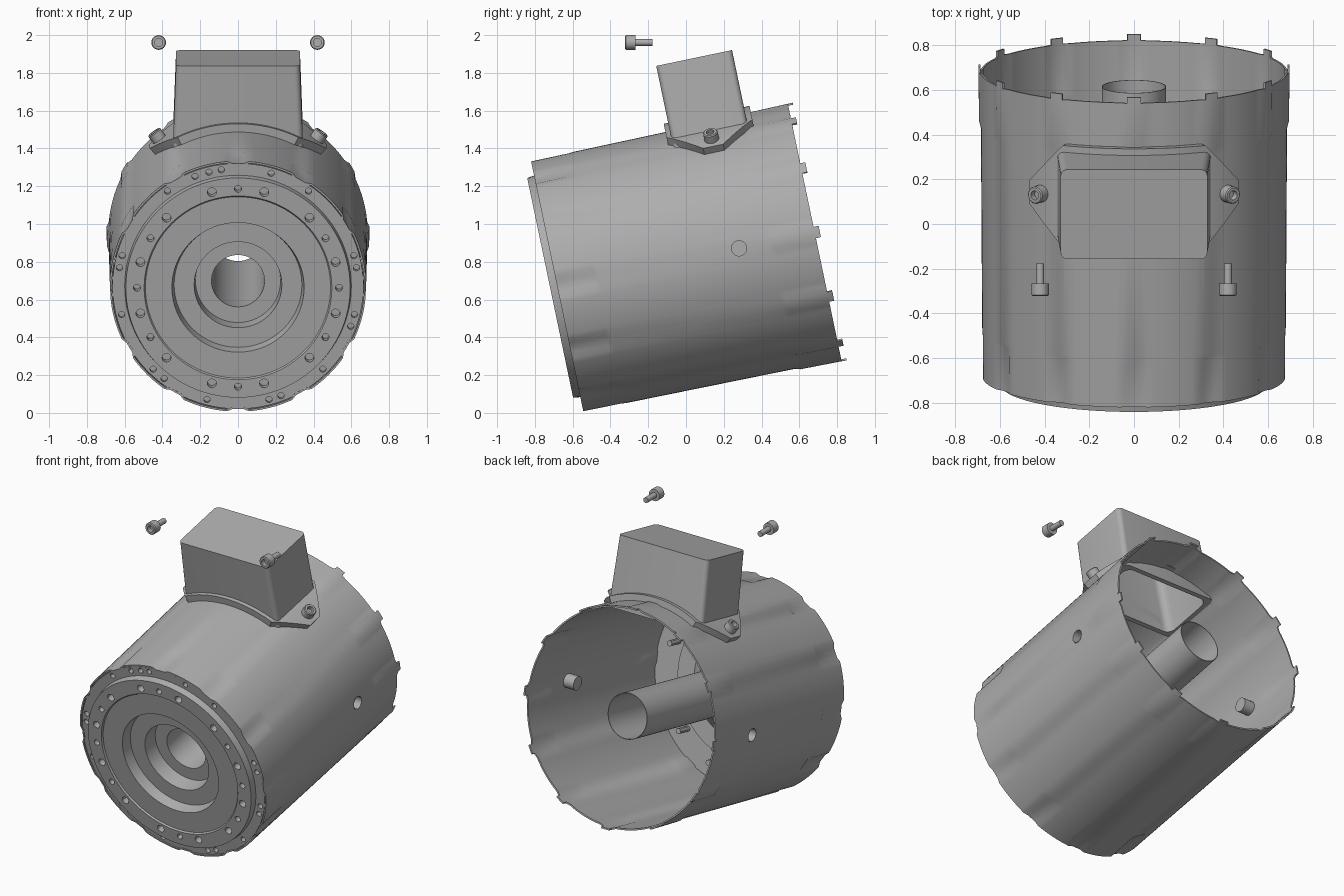
import bpy, bmesh
from math import sin, cos, pi, radians
from mathutils import Matrix, Vector

cube = bpy.data.objects.get("Cube")
if cube:
    bpy.data.objects.remove(cube)

grey = bpy.data.materials.new("casting_grey")
grey.use_nodes = True
colour = (0.42, 0.42, 0.42, 1)
grey.diffuse_color = colour
grey.node_tree.nodes["Principled BSDF"].inputs["Base Color"].default_value = colour

# Tilted frame: local y runs along the housing axis, local z is up
TILT = Matrix.Translation((0, -0.682, 0.67)) @ Matrix.Rotation(radians(11.8), 4, 'X')


def finish(name, bm, matrix=TILT):
    bmesh.ops.recalc_face_normals(bm, faces=bm.faces)
    mesh = bpy.data.meshes.new(name)
    bm.to_mesh(mesh)
    bm.free()
    ob = bpy.data.objects.new(name, mesh)
    bpy.context.collection.objects.link(ob)
    ob.matrix_world = matrix
    mesh.materials.append(grey)
    return ob


def activate(ob):
    bpy.ops.object.select_all(action='DESELECT')
    ob.select_set(True)
    bpy.context.view_layer.objects.active = ob


def smooth(ob):
    activate(ob)
    bpy.ops.object.shade_smooth_by_angle(angle=radians(30))


def modify(ob, kind, **settings):
    activate(ob)
    mod = ob.modifiers.new(kind.lower(), kind)
    for key, value in settings.items():
        setattr(mod, key, value)
    bpy.ops.object.modifier_apply(modifier=mod.name)


def cut(ob, cutter):
    modify(ob, 'BOOLEAN', object=cutter, operation='DIFFERENCE', solver='EXACT')


def lathe(name, profile, segs, matrix=TILT, closed=False):
    """Spin (radius, y) points about the y axis."""
    bm = bmesh.new()
    rings = []
    for i in range(segs):
        a = 2 * pi * i / segs
        rings.append([bm.verts.new((r * sin(a), y, r * cos(a))) for r, y in profile])
    count = len(profile)
    for i in range(segs):
        p, q = rings[i], rings[(i + 1) % segs]
        for k in range(count if closed else count - 1):
            n = (k + 1) % count
            bm.faces.new((p[k], q[k], q[n], p[n]))
    bmesh.ops.remove_doubles(bm, verts=bm.verts, dist=1e-5)
    return finish(name, bm, matrix)


def add_rod(bm, radius, y0, y1, x, z, segs=12):
    m = Matrix.Translation((x, (y0 + y1) / 2, z)) @ Matrix.Rotation(pi / 2, 4, 'X')
    bmesh.ops.create_cone(bm, cap_ends=True, segments=segs, radius1=radius,
                          radius2=radius, depth=y1 - y0, matrix=m)


def rounded_box(name, half_x, half_x_top, y0, y1, z0, z1, radius):
    bm = bmesh.new()
    bmesh.ops.create_cube(bm, size=1)
    for v in bm.verts:
        top = v.co.z > 0
        width = half_x_top if top else half_x
        v.co = (width * (1 if v.co.x > 0 else -1), y1 if v.co.y > 0 else y0, z1 if top else z0)
    uprights = [e for e in bm.edges if abs(e.verts[0].co.z - e.verts[1].co.z) > 0.1]
    bmesh.ops.bevel(bm, geom=uprights, offset=radius, segments=5, profile=0.5, affect='EDGES')
    return finish(name, bm)


# Housing shell: fluted at the front rim, ribbed and tabbed at the rear rim
SEGS, STEP = 144, 12
rows = [0, 0.2, 0.225, 1.14, 1.17, 1.393, 1.42]
lift = [-0.014, -0.010, 0, 0, 0.008, 0.010, 0.010]
bm = bmesh.new()
grid = []
for y, bump in zip(rows, lift):
    ring = []
    for i in range(SEGS):
        near = min(i % STEP, STEP - i % STEP)
        r = 0.678 + 0.006 * y + (bump if near <= 1 else 0)
        a = 2 * pi * i / SEGS
        ring.append(bm.verts.new((r * sin(a), y, r * cos(a))))
    grid.append(ring)
for j in range(len(rows) - 1):
    for i in range(SEGS):
        n = (i + 1) % SEGS
        if j == len(rows) - 2 and i % STEP not in (0, STEP - 1):
            continue
        bm.faces.new((grid[j][i], grid[j][n], grid[j + 1][n], grid[j + 1][i]))
bmesh.ops.delete(bm, geom=[v for v in bm.verts if not v.link_faces], context='VERTS')
shell = finish("housing_shell", bm)
modify(shell, 'SOLIDIFY', thickness=0.01, offset=-1)

# Front end plate with stepped bore and the long open shaft sleeve
plate_profile = [
    (0.664, 0.004), (0.6, 0.004), (0.594, -0.038), (0.497, -0.038), (0.49, -0.028),
    (0.35, -0.028), (0.338, 0.04), (0.232, 0.04), (0.225, 0.14), (0.14, 0.14),
    (0.14, 1.325), (0.132 + 0.012, 1.325), (0.144, 0.18), (0.26, 0.18), (0.36, 0.08),
    (0.48, 0.08), (0.49, 0.05), (0.664, 0.05)]
plate = lathe("front_end_plate", plate_profile, 96, closed=True)

# Bolt holes in the plate
bm = bmesh.new()
for i in range(24):
    a = radians(15 * i)
    if i % 12 not in (2, 10):
        add_rod(bm, 0.024 if i % 2 else 0.019, -0.1, 0.02, 0.535 * sin(a), 0.535 * cos(a))
for deg in (16, 36, 75, 81, 104, 110, 135, 159, 165, -8, -14, -21, -36, -75, -81,
            -104, -135, -142, -165):
    a = radians(deg)
    add_rod(bm, 0.017, -0.1, 0.035, 0.635 * sin(a), 0.635 * cos(a))
holes = finish("hole_cutter", bm)
cut(plate, holes)

# Studs standing out behind the plate
bm = bmesh.new()
for i in range(12):
    a = radians(30 * i + 15)
    add_rod(bm, 0.018, 0.03, 0.15, 0.535 * sin(a), 0.535 * cos(a))
smooth(finish("rear_studs", bm))

# Curved saddle under the terminal box, narrowing to an ear on each side
MID = 0.96
bm = bmesh.new()
cols = []
for k in range(-20, 21):
    deg = 2 * k
    w = 0.232 if abs(deg) <= 26 else 0.232 - 0.178 * (abs(deg) - 26) / 14
    a = radians(deg)
    cols.append([bm.verts.new((r * sin(a), MID + s * w, r * cos(a)))
                 for r, s in ((0.68, -1), (0.727, -1), (0.727, 1), (0.68, 1))])
for p, q in zip(cols, cols[1:]):
    for k in range(4):
        n = (k + 1) % 4
        bm.faces.new((p[k], p[n], q[n], q[k]))
bm.faces.new(cols[0])
bm.faces.new(cols[-1])
saddle = finish("box_saddle", bm)

# Terminal box, hollow and open into the housing
box = rounded_box("terminal_box", 0.345, 0.328, 0.752, 1.162, 0.58, 1.035, 0.03)
opening = rounded_box("opening_cutter", 0.315, 0.305, 0.78, 1.135, 0.4, 1.015, 0.05)
for part in (box, saddle, shell):
    cut(part, opening)

# Blind side sockets let into the shell
side_cutters = []
for side, label in ((1, "left"), (-1, "right")):
    m = TILT @ Matrix.Translation((0, 0.984, 0)) @ Matrix.Rotation(-side * pi / 2, 4, 'Z')
    bm = bmesh.new()
    add_rod(bm, 0.044, 0.55, 0.8, 0, 0, 32)
    drill = finish("socket_cutter", bm, m)
    cut(shell, drill)
    side_cutters.append(drill)
    cup = [(0, 0.6), (0.045, 0.6), (0.045, 0.684), (0.04, 0.684), (0.04, 0.61), (0, 0.61)]
    smooth(lathe(label + "_side_socket", cup, 32, m))

for helper in [holes, opening] + side_cutters:
    bpy.data.objects.remove(helper)
for part in (shell, plate, saddle, box):
    smooth(part)

# Socket head screws: one pair seated in the ears, one pair loose in front
screw = [(0, 0.03), (0.021, 0.03), (0.021, 0), (0.034, 0), (0.039, 0.005), (0.039, 0.055),
         (0.018, 0.055), (0.018, 0.145), (0, 0.145)]
for side, label in ((1, "left"), (-1, "right")):
    a = side * radians(35)
    out = Vector((sin(a), 0, cos(a)))
    turn = Vector((0, 1, 0)).rotation_difference(-out).to_matrix().to_4x4()
    seat = Matrix.Translation(out * 0.775 + Vector((0, MID, 0)))
    smooth(lathe(label + "_seated_screw", screw[:6] + [(0, 0.055)], 24, TILT @ seat @ turn))
    loose = Matrix.Translation((side * 0.42, -0.322, 1.961))
    smooth(lathe(label + "_loose_screw", screw, 24, loose))
